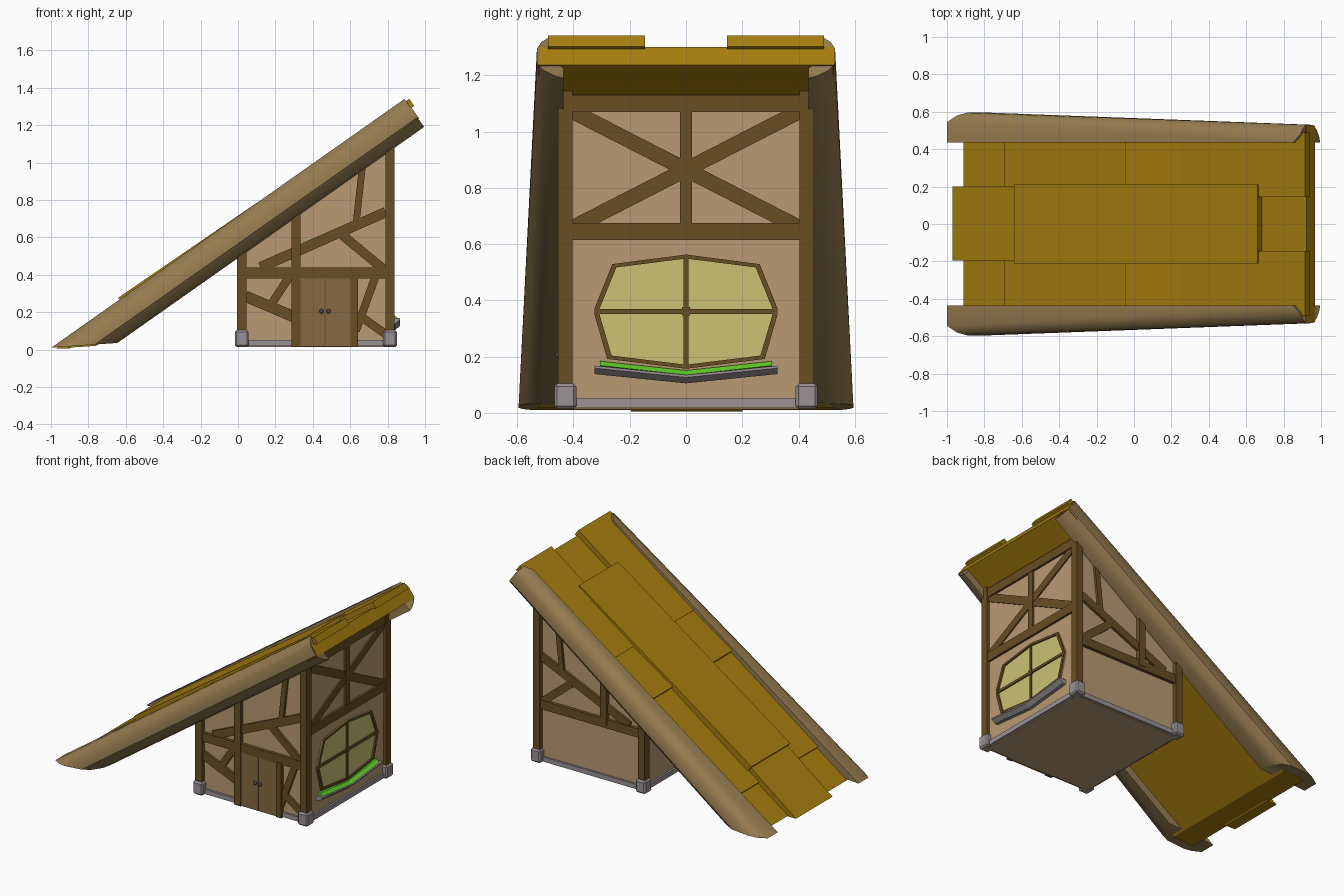
import bpy, bmesh, math
from mathutils import Vector

cube = bpy.data.objects.get("Cube")
if cube:
    bpy.data.objects.remove(cube, do_unlink=True)


def material(name, r, g, b):
    def lin(c):
        c /= 255
        return c / 12.92 if c <= 0.04045 else ((c + 0.055) / 1.055) ** 2.4
    m = bpy.data.materials.new(name)
    m.use_nodes = True
    col = (lin(r), lin(g), lin(b), 1)
    m.diffuse_color = col
    m.node_tree.nodes["Principled BSDF"].inputs["Base Color"].default_value = col
    return m


GOLD = material("golden_roof", 165, 125, 14)
BARGE = material("weathered_wood", 150, 124, 80)
TIMBER = material("dark_timber", 104, 78, 36)
PLASTER = material("tan_plaster", 184, 154, 115)
STONE = material("grey_stone", 155, 146, 148)
GREEN = material("leaf_green", 95, 205, 40)
GLASS = material("pale_glass", 204, 193, 117)
DOOR = material("door_wood", 134, 106, 66)
METAL = material("dark_metal", 75, 75, 80)


def finish(bm, name, mat):
    bmesh.ops.recalc_face_normals(bm, faces=bm.faces)
    me = bpy.data.meshes.new(name)
    bm.to_mesh(me)
    bm.free()
    me.materials.append(mat)
    ob = bpy.data.objects.new(name, me)
    bpy.context.collection.objects.link(ob)
    return ob


def prism(name, polys, plane, a, b, mat):
    """Extrude flat polygons, drawn in the xz or yz plane, from depth a to b."""
    bm = bmesh.new()
    for pts in polys:
        rings = []
        for d in (a, b):
            rings.append([bm.verts.new((u, d, v) if plane == "xz" else (d, u, v)) for u, v in pts])
        n = len(pts)
        for ring in rings:
            bm.faces.new(ring)
        for i in range(n):
            j = (i + 1) % n
            bm.faces.new((rings[0][i], rings[0][j], rings[1][j], rings[1][i]))
    return finish(bm, name, mat)


def rect(u0, u1, v0, v1):
    return [(u0, v0), (u1, v0), (u1, v1), (u0, v1)]


def bar(p, q, w):
    """Outline of a straight timber of width w between two points."""
    p, q = Vector(p), Vector(q)
    t = (q - p).normalized() * w / 2
    s = Vector((-t.y, t.x))
    return [tuple(c) for c in (p - s, q - s, q + s, p + s)]


# Roof slope frame: s runs up the slope, n is square to it
ANG = math.radians(35.15)
C, S = math.cos(ANG), math.sin(ANG)


def slope(s, n):
    return (0.89 + C * s - S * n, 1.34 + S * s + C * n)


def s_at_z(n, z):
    return (z - 1.34 - C * n) / S


def s_at_x(n, x):
    return (x - 0.89 + S * n) / C


def under_roof(x):
    return 1.135 + (x - 0.82) * math.tan(ANG)


def shingle(name, x0, x1, n0, n1, y0, y1, low=-0.06):
    pts = [slope(s_at_x(low, x0), low), slope(s_at_x(low, x1), low),
           slope(s_at_x(low, x1), n1), slope(s_at_x(low, x0), n0)]
    return prism(name, [pts], "xz", y0, y1, GOLD)


# Roof slab with its foot cut level
prism("roof_slab", [[slope(s_at_z(-0.13, 0.02), -0.13), slope(0.004, -0.13),
                     slope(0.004, -0.05), slope(s_at_z(-0.05, 0.01), -0.05)]],
      "xz", -0.525, 0.525, GOLD)

# Roof boards
prism("lower_middle_board", [[slope(s_at_z(-0.06, 0.005), -0.06), slope(s_at_x(-0.06, -0.5), -0.06),
                              slope(s_at_x(0, -0.5), 0.0), slope(s_at_z(-0.02, 0.005), -0.02)]],
      "xz", -0.195, 0.2, GOLD)
shingle("long_middle_board", -0.6, 0.69, 0.012, -0.008, -0.21, 0.21)
for side, tag in ((-1, "right"), (1, "left")):
    for part, x0, x1, n0, n1, ya, yb in (("lower", -0.68, 0.0, -0.035, -0.03, 0.19, 0.46),
                                         ("middle", -0.02, 0.4, -0.012, -0.03, 0.19, 0.46),
                                         ("upper", 0.27, 0.942, -0.02, -0.014, 0.145, 0.49)):
        ys = sorted((side * ya, side * yb))
        shingle(f"{part}_board_{tag}", x0, x1, n0, n1, *ys)

# Rounded boards along both roof edges, widening towards the ground
SECTION = [(0.435, 0), (0.48, 0), (0.515, -0.027), (0.53, -0.055), (0.53, -0.12),
           (0.505, -0.15), (0.465, -0.175), (0.435, -0.183)]
for side, tag in ((-1, "right"), (1, "left")):
    bm = bmesh.new()
    top, foot = [], []
    for i, (y, n) in enumerate(SECTION):
        x, z = slope(-0.05 if i == 0 else 0, n)
        top.append(bm.verts.new((x, side * y, z)))
        spread = 0.065 * min(1, (y - 0.435) / 0.045)
        x, z = slope(s_at_z(n, 0.01 - 0.14 * n), n)
        foot.append(bm.verts.new((x, side * (y + spread), z)))
    bm.faces.new(top)
    bm.faces.new(foot)
    for i in range(len(top)):
        j = (i + 1) % len(top)
        bm.faces.new((top[i], top[j], foot[j], foot[i]))
    ob = finish(bm, f"edge_board_{tag}", BARGE)
    bpy.ops.object.select_all(action="DESELECT")
    ob.select_set(True)
    bpy.context.view_layer.objects.active = ob
    bpy.ops.object.shade_smooth_by_angle(angle=math.radians(38))

# Plastered body and stone sill
prism("house_body", [[(0.018, 0.014), (0.818, 0.014), (0.818, under_roof(0.818)), (0.018, under_roof(0.018))]],
      "xz", -0.425, 0.425, PLASTER)
prism("stone_sill", [rect(0.005, 0.83, 0.02, 0.052)], "xz", -0.438, 0.438, STONE)

# Corner posts on stone feet
for side, tag in ((-1, "front"), (1, "back")):
    ys = sorted((side * 0.403, side * 0.455))
    for x0, end in ((-0.005, "low"), (0.788, "high")):
        x1 = x0 + 0.05
        prism(f"{tag}_{end}_post", [[(x0, 0.03), (x1, 0.03), (x1, under_roof(x1)), (x0, under_roof(x0))]],
              "xz", *ys, TIMBER)
        mid = (x0 + x1) / 2
        foot = prism(f"{tag}_{end}_foot", [rect(mid - 0.037, mid + 0.037, 0.014, 0.104)],
                     "xz", side * 0.39, side * 0.468, STONE)
        bev = foot.modifiers.new("chamfer", "BEVEL")
        bev.width = 0.01
        bev.segments = 1

# Timber framing shared by the front and back walls
for side, tag in ((-1, "front"), (1, "back")):
    prism(f"{tag}_rail", [rect(0.04, 0.79, 0.38, 0.44)], "xz", side * 0.42, side * 0.447, TIMBER)
    prism(f"{tag}_upper_braces", [bar((0.12, 0.44), (0.79, 0.735), 0.055),
                                  bar((0.56, 0.61), (0.79, 0.42), 0.05),
                                  bar((0.63, 0.66), (0.665, 0.98), 0.036)],
          "xz", side * 0.42, side * 0.441, TIMBER)
    prism(f"{tag}_middle_post", [[(0.285, 0.015 if side < 0 else 0.4), (0.335, 0.015 if side < 0 else 0.4),
                                  (0.335, under_roof(0.335)), (0.285, under_roof(0.285))]],
          "xz", side * 0.42, side * 0.451, TIMBER)

# Lower front timbers
prism("front_door_post", [rect(0.602, 0.642, 0.015, 0.39)], "xz", -0.42, -0.451, TIMBER)
prism("front_lower_braces", [bar((0.04, 0.285), (0.3, 0.175), 0.06),
                             bar((0.17, 0.23), (0.275, 0.39), 0.045),
                             bar((0.63, 0.1), (0.735, 0.39), 0.042),
                             bar((0.66, 0.175), (0.8, 0.075), 0.045)],
      "xz", -0.42, -0.441, TIMBER)

# Double door with round knobs
prism("door_leaves", [rect(0.33, 0.463, 0.016, 0.385), rect(0.467, 0.606, 0.016, 0.385)],
      "xz", -0.42, -0.444, DOOR)
prism("door_gap", [rect(0.46, 0.47, 0.016, 0.385)], "xz", -0.42, -0.441, TIMBER)
for x, tag in ((0.446, "right"), (0.484, "left")):
    bm = bmesh.new()
    bmesh.ops.create_uvsphere(bm, u_segments=10, v_segments=6, radius=0.012)
    knob = finish(bm, f"door_knob_{tag}", METAL)
    knob.location = (x, -0.452, 0.205)

# Timbers on the tall gable wall
prism("gable_rails", [rect(-0.405, 0.405, 0.615, 0.675), rect(-0.405, 0.405, 1.07, 1.13)],
      "yz", 0.81, 0.833, TIMBER)
prism("gable_stud", [rect(-0.022, 0.022, 0.67, 1.08)], "yz", 0.81, 0.83, TIMBER)
for side, tag in ((-1, "right"), (1, "left")):
    prism(f"gable_brace_{tag}", [bar((side * -0.41, 0.655), (side * 0.41, 1.075), 0.054)],
          "yz", 0.81, 0.826 + side * 0.001, TIMBER)

# Rail on the low wall
prism("low_wall_rail", [rect(-0.405, 0.405, 0.38, 0.44)], "yz", 0.003, 0.03, TIMBER)

# Faceted window
HALF = [(0, 0.563), (0.262, 0.529), (0.325, 0.372), (0.325, 0.348), (0.28, 0.192), (0, 0.157)]
outer = HALF + [(-y, z) for y, z in HALF[-2:0:-1]]
inner = [(y * 0.945, 0.36 + (z - 0.36) * 0.93) for y, z in outer]
prism("window_glass", [outer], "yz", 0.815, 0.822, GLASS)
ring = [[outer[i - 1], outer[i], inner[i], inner[i - 1]] for i in range(len(outer))]
prism("window_frame", ring, "yz", 0.815, 0.833, TIMBER)
prism("window_bars", [rect(-0.009, 0.009, 0.165, 0.555), rect(-0.318, 0.318, 0.352, 0.37)],
      "yz", 0.815, 0.83, TIMBER)
prism("window_boss", [rect(-0.015, 0.015, 0.346, 0.376)], "yz", 0.815, 0.834, TIMBER)


# Planter following the bent sill below the window
def planter(name, half, z_end, z_mid, profile, mat):
    bm = bmesh.new()
    rings = [[bm.verts.new((x, y, z + dz)) for x, dz in profile]
             for y, z in ((-half, z_end), (0, z_mid), (half, z_end))]
    for a, b in zip(rings, rings[1:]):
        for i in range(len(profile)):
            j = (i + 1) % len(profile)
            bm.faces.new((a[i], a[j], b[j], b[i]))
    bm.faces.new(rings[0])
    bm.faces.new(rings[-1])
    return finish(bm, name, mat)


planter("planter_box", 0.325, 0.168, 0.135, [(0.81, 0), (0.866, 0), (0.866, -0.009), (0.84, -0.03), (0.81, -0.03)], STONE)
planter("planter_leaves", 0.305, 0.168, 0.135, [(0.81, 0.016), (0.835, 0.016), (0.856, 0), (0.81, -0.005)], GREEN)
